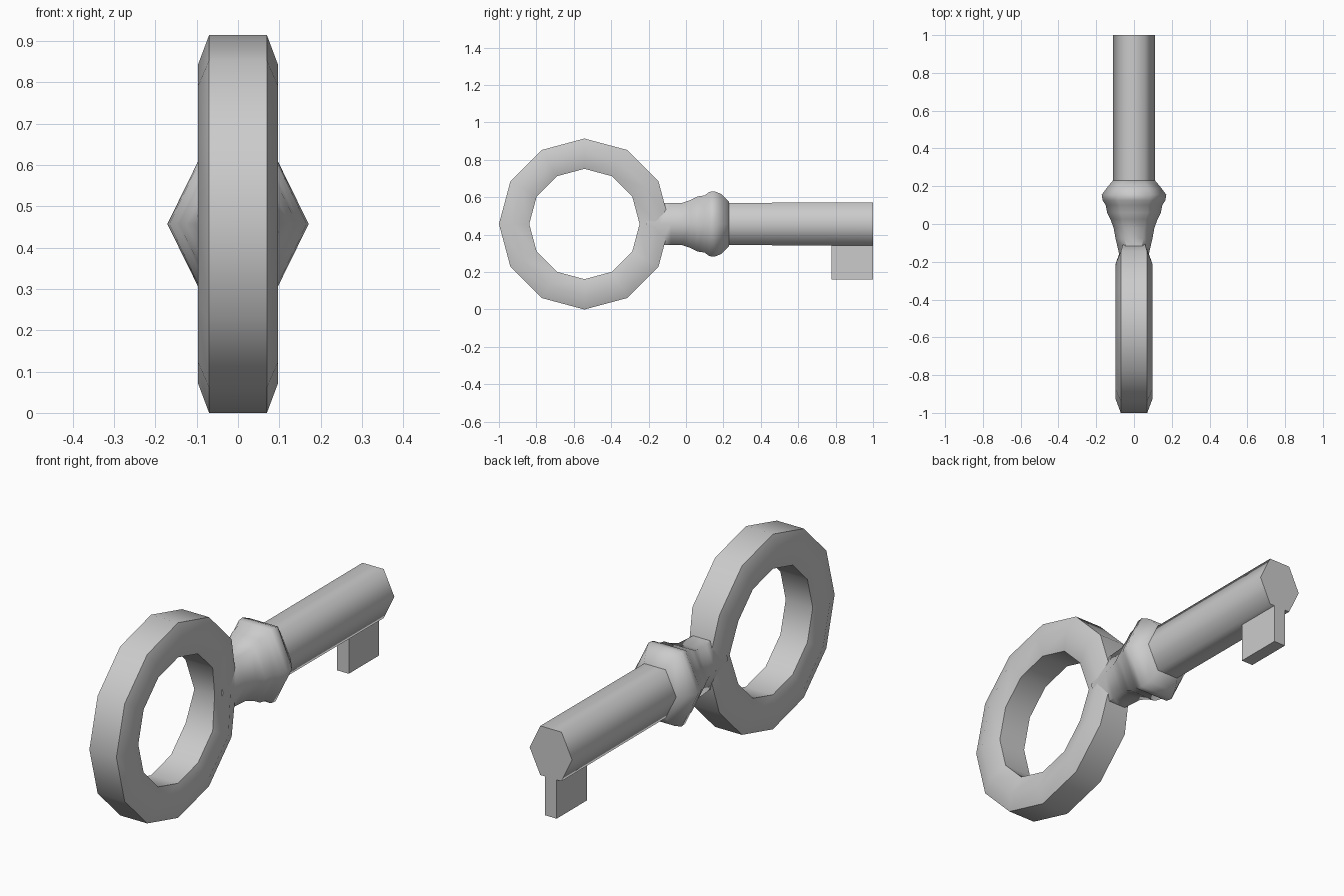
import bpy, bmesh, math

if "Cube" in bpy.data.objects:
    bpy.data.objects.remove(bpy.data.objects["Cube"])

CZ = 0.457      # height of the key axis
RING_Y = -0.543  # centre of the bow ring


def finish(name, bm, angle=66):
    bmesh.ops.recalc_face_normals(bm, faces=bm.faces)
    mesh = bpy.data.meshes.new(name)
    bm.to_mesh(mesh)
    bm.free()
    ob = bpy.data.objects.new(name, mesh)
    bpy.context.collection.objects.link(ob)
    bpy.ops.object.select_all(action='DESELECT')
    ob.select_set(True)
    bpy.context.view_layer.objects.active = ob
    bpy.ops.object.shade_smooth_by_angle(angle=math.radians(angle))
    return ob


def skin(bm, loops, closed):
    """Bridge a row of equal vertex loops, closing it or capping its ends."""
    rows = [[bm.verts.new(p) for p in loop] for loop in loops]
    n = len(rows[0])
    pairs = list(zip(rows, rows[1:]))
    if closed:
        pairs.append((rows[-1], rows[0]))
    else:
        bm.faces.new(rows[0])
        bm.faces.new(rows[-1])
    for a, b in pairs:
        for i in range(n):
            j = (i + 1) % n
            bm.faces.new((a[i], a[j], b[j], b[i]))


# bow ring: 12 segments of a hexagonal section, pinched where the neck joins
section = [(0.457, 0.07), (0.385, 0.097), (0.295, 0.07),
           (0.295, -0.07), (0.385, -0.097), (0.457, -0.07)]
loops = []
for k in range(12):
    a = math.tau * k / 12
    pinch = 0.75 if k == 0 else 1.0
    loops.append([(x * pinch, RING_Y + r * math.cos(a), CZ + r * math.sin(a))
                  for r, x in section])
bm = bmesh.new()
skin(bm, loops, True)
finish("bow_ring", bm)


# six-sided turned parts along y: (y, half width, half height)
def hex_loop(y, w, h):
    return [(w, y, CZ), (w / 2, y, CZ + h), (-w / 2, y, CZ + h),
            (-w, y, CZ), (-w / 2, y, CZ - h), (w / 2, y, CZ - h)]


# neck and collar
collar = [(-0.21, 0.07, 0.115), (-0.14, 0.083, 0.114), (-0.08, 0.097, 0.113),
          (-0.02, 0.108, 0.113), (0.025, 0.125, 0.128), (0.06, 0.142, 0.147),
          (0.10, 0.150, 0.153), (0.125, 0.166, 0.172), (0.155, 0.171, 0.174),
          (0.19, 0.145, 0.160), (0.23, 0.112, 0.118)]
bm = bmesh.new()
skin(bm, [hex_loop(*p) for p in collar], False)
finish("neck_collar", bm)

# shaft
bm = bmesh.new()
skin(bm, [hex_loop(0.22, 0.11, 0.113), hex_loop(1.0, 0.11, 0.115)], False)
finish("shaft", bm)

# bit
bm = bmesh.new()
bmesh.ops.create_cube(bm, size=1)
for v in bm.verts:
    v.co = (v.co.x * 0.06, 0.8885 + v.co.y * 0.223, 0.27 + v.co.z * 0.22)
finish("bit", bm, 30)
